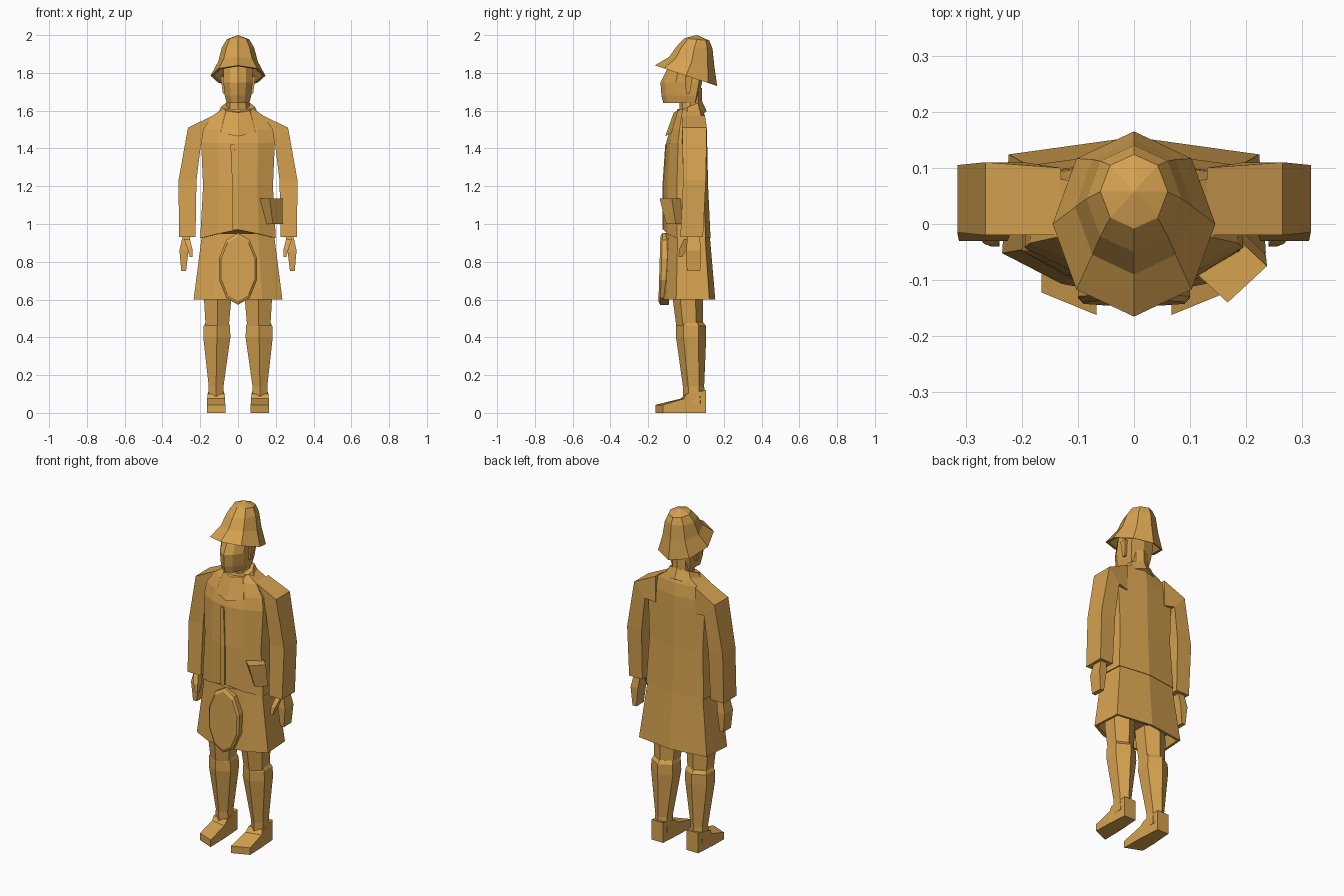
import bpy, bmesh, math

start = bpy.data.objects.get("Cube")
if start:
    bpy.data.objects.remove(start, do_unlink=True)

tan = bpy.data.materials.new("ochre_tan")
tan.use_nodes = True
colour = (.67, .36, .08, 1)
tan.diffuse_color = colour
tan.node_tree.nodes["Principled BSDF"].inputs["Base Color"].default_value = colour


def loft(name, *rings):
    """Skin equally long point rings into one flat-shaded, capped mesh."""
    bm = bmesh.new()
    loops = [[bm.verts.new(point) for point in ring] for ring in rings]
    count = len(loops[0])
    for low, high in zip(loops, loops[1:]):
        for i in range(count):
            j = (i + 1) % count
            bm.faces.new((low[i], low[j], high[j], high[i]))
    bm.faces.new(loops[0][::-1])
    bm.faces.new(loops[-1])
    bmesh.ops.recalc_face_normals(bm, faces=bm.faces)
    mesh = bpy.data.meshes.new(name)
    bm.to_mesh(mesh)
    bm.free()
    mesh.materials.append(tan)
    obj = bpy.data.objects.new(name, mesh)
    bpy.context.collection.objects.link(obj)


def pair(name, *rings):
    """Build a left part and its mirrored right twin."""
    for side, sign in (("left", 1), ("right", -1)):
        mirrored = [[(sign * x, y, z) for x, y, z in ring] for ring in rings]
        loft(side + "_" + name, *mirrored)


def oval(z, width, depth, x=0, y=0, tilt=0, sides=8):
    """Regular polygon with a corner to the front, sloped by tilt along y."""
    points = []
    for i in range(sides):
        angle = math.tau * i / sides
        offset = -depth * math.cos(angle)
        points.append((x + width * math.sin(angle), y + offset, z + tilt * offset))
    return points


def body(z, width, front, back, lift=0):
    """Section with a pointed front, flat sides and a broad, shallow back."""
    half = [(0, front, z + lift), (width * .55, front * .82, z + lift / 2),
            (width, front * .4, z), (width * .95, back * .8, z), (0, back, z)]
    return half + [(-x, y, height) for x, y, height in half[-2:0:-1]]


def slab(inner, outer, z_inner, z_outer, y=.04, half=.06):
    """Rectangle running from an inner to an outer edge."""
    return [(inner, y - half, z_inner), (outer, y - half, z_outer),
            (outer, y + half, z_outer), (inner, y + half, z_inner)]


def level(inner, outer, z, y=.04, half=.06):
    return slab(inner, outer, z, z, y, half)


# Coat: flared skirt with a hollow hem, then the jacket over it
loft("coat_skirt",
     body(z=.66, width=.2, front=-.1, back=.13),
     body(z=.6, width=.22, front=-.11, back=.14),
     body(z=.6, width=.235, front=-.13, back=.155),
     body(z=.95, width=.19, front=-.11, back=.125))
loft("coat_jacket",
     body(z=.925, width=.2, front=-.12, back=.13, lift=.045),
     body(z=1.2, width=.185, front=-.12, back=.117),
     body(z=1.43, width=.195, front=-.105, back=.112),
     body(z=1.5, width=.185, front=-.085, back=.11),
     body(z=1.57, width=.14, front=-.06, back=.1),
     body(z=1.61, width=.08, front=-.045, back=.09))

# Overlapping front edge of the jacket
loft("coat_front_flap",
     level(inner=-.03, outer=0, z=.97, y=-.115, half=.01),
     level(inner=-.03, outer=0, z=1.2, y=-.115, half=.01),
     level(inner=-.04, outer=-.02, z=1.42, y=-.1, half=.01))

# Collar dipping to a point on the chest
loft("collar",
     oval(z=1.53, width=.13, depth=.11, tilt=.6),
     oval(z=1.62, width=.09, depth=.075, y=.01, tilt=.4))

# Sleeves, each running from the neck over the shoulder
pair("sleeve",
     slab(inner=.13, outer=.13, z_inner=1.42, z_outer=1.575),
     slab(inner=.195, outer=.265, z_inner=1.43, z_outer=1.51, y=.045, half=.065),
     level(inner=.22, outer=.315, z=1.23, y=.045),
     level(inner=.225, outer=.312, z=.93, y=.03))

# Hands with a separate thumb
pair("hand",
     level(inner=.25, outer=.29, z=.95, half=.03),
     level(inner=.262, outer=.31, z=.86, half=.04),
     level(inner=.275, outer=.3, z=.75, half=.035))
pair("thumb",
     level(inner=.255, outer=.285, z=.92, y=.01, half=.02),
     level(inner=.242, outer=.268, z=.87, y=-.015, half=.02),
     level(inner=.24, outer=.255, z=.825, y=-.03, half=.01))


# Legs: six-sided thighs tucked into taller boots
def leg(z, x, width, depth, y):
    return oval(z, width, depth, x, y, sides=6)


pair("thigh",
     leg(z=.85, x=.1, width=.085, depth=.08, y=0),
     leg(z=.6, x=.108, width=.083, depth=.08, y=.01),
     leg(z=.45, x=.11, width=.07, depth=.07, y=.02))
pair("boot",
     leg(z=.48, x=.11, width=.07, depth=.065, y=.025),
     leg(z=.46, x=.112, width=.08, depth=.08, y=.027),
     leg(z=.4, x=.112, width=.083, depth=.08, y=.027),
     leg(z=.14, x=.116, width=.045, depth=.056, y=.04),
     leg(z=.05, x=.116, width=.05, depth=.06, y=.045))


# Shoes turned slightly outwards at the toe
def shoe(y, height, spread, skew=0):
    near, far = .116 - spread, .116 + spread
    return [(near, y - skew, 0), (far, y + skew, 0),
            (far, y + skew, height), (near, y - skew, height)]


pair("shoe",
     shoe(y=.105, height=.12, spread=.038),
     shoe(y=0, height=.1, spread=.045),
     shoe(y=-.02, height=.075, spread=.047, skew=.01),
     shoe(y=-.142, height=.042, spread=.049, skew=.02))


# Rounded apron pouch hanging in front of the skirt
def shield(y, scale):
    outline = oval(z=y, width=.105 * scale, depth=.19 * scale, sides=10)
    return [(x, depth - (.19 - up) * .03, .762 + up) for x, up, depth in outline]


loft("apron_pouch", shield(y=-.08, scale=1), shield(y=-.125, scale=1),
     shield(y=-.135, scale=.9))

# Tapered bag set cornerwise on the left hip
loft("hip_bag",
     oval(z=1, width=.05, depth=.05, x=.185, y=-.055, sides=4),
     oval(z=1.135, width=.07, depth=.065, x=.167, y=-.075, sides=4))

# Neck, head and ears
loft("neck",
     oval(z=1.55, width=.06, depth=.06, y=.025),
     oval(z=1.72, width=.06, depth=.06, y=.025))
loft("head",
     body(z=1.64, width=.06, front=-.12, back=.06),
     body(z=1.68, width=.07, front=-.13, back=.07),
     body(z=1.75, width=.077, front=-.135, back=.085),
     body(z=1.86, width=.077, front=-.08, back=.09))
pair("ear",
     level(inner=.06, outer=.08, z=1.69, y=.01, half=.01),
     level(inner=.06, outer=.092, z=1.78, y=.015, half=.02))

# Faceted hat with a drooping brim and a hollow underside
loft("hat",
     oval(z=1.85, width=.09, depth=.11, y=.02, tilt=-.2),
     oval(z=1.785, width=.13, depth=.15, y=.005, tilt=-.33),
     oval(z=1.785, width=.145, depth=.165, tilt=-.33),
     oval(z=1.86, width=.105, depth=.12, y=.03, tilt=-.2),
     oval(z=1.935, width=.085, depth=.095, y=.045, tilt=-.05),
     oval(z=1.977, width=.06, depth=.066, y=.058, tilt=-.1),
     oval(z=2, width=.002, depth=.002, y=.058))
